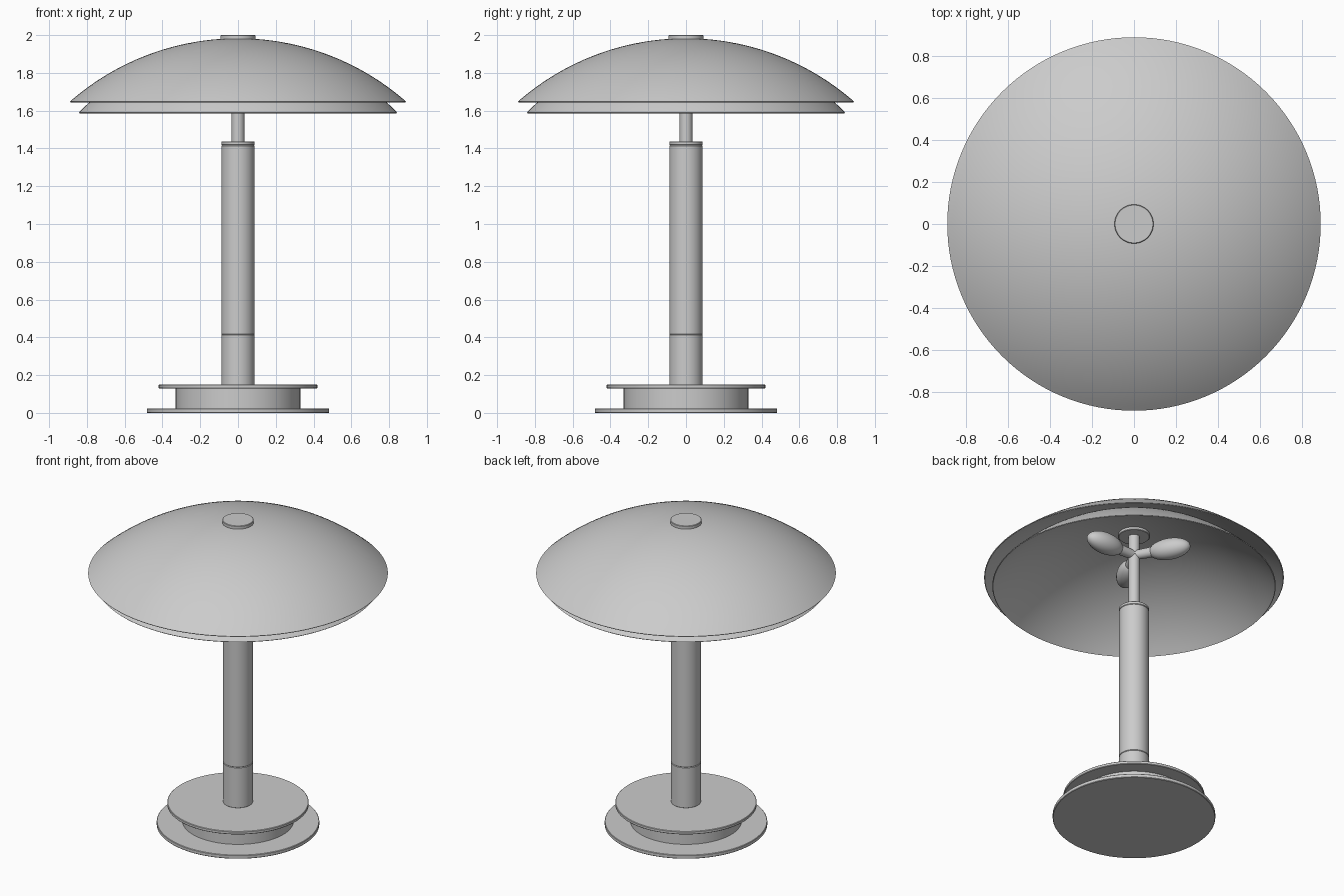
import bpy, bmesh, math
from mathutils import Matrix, Vector

if "Cube" in bpy.data.objects:
    bpy.data.objects.remove(bpy.data.objects["Cube"])


def finish(name, bm):
    bmesh.ops.remove_doubles(bm, verts=bm.verts, dist=1e-5)
    bmesh.ops.recalc_face_normals(bm, faces=bm.faces)
    mesh = bpy.data.meshes.new(name)
    bm.to_mesh(mesh)
    bm.free()
    obj = bpy.data.objects.new(name, mesh)
    bpy.context.collection.objects.link(obj)
    bpy.context.view_layer.objects.active = obj
    obj.select_set(True)
    bpy.ops.object.shade_smooth_by_angle(angle=math.radians(35))
    obj.select_set(False)
    return obj


def lathe(name, profile, segments=96):
    """Revolve (radius, z) points around the z axis."""
    bm = bmesh.new()
    verts = [bm.verts.new((r, 0, z)) for r, z in profile]
    edges = [bm.edges.new(pair) for pair in zip(verts, verts[1:])]
    bmesh.ops.spin(bm, geom=verts + edges, cent=(0, 0, 0), axis=(0, 0, 1),
                   angle=math.tau, steps=segments, use_merge=True)
    return finish(name, bm)


def disc(name, radius, z0, z1, bevel=0.003):
    return lathe(name, [(0, z0), (radius - bevel, z0), (radius, z0 + bevel),
                        (radius, z1 - bevel), (radius - bevel, z1), (0, z1)])


def dome(name, radius, rim_z, top_z, thick=0.006, steps=28):
    """Thin shell with a circular arc profile."""
    h = top_z - rim_z
    big = (radius ** 2 + h ** 2) / (2 * h)
    end = math.asin(radius / big)

    def arc(rr):
        return [(rr * math.sin(end * i / steps),
                 top_z - big + rr * math.cos(end * i / steps)) for i in range(steps + 1)]
    return lathe(name, arc(big) + arc(big - thick)[::-1], 128)


# Stepped base
disc("base_plate", 0.483, 0, 0.024)
disc("base_drum", 0.33, 0.02, 0.132)
disc("base_upper_plate", 0.42, 0.13, 0.15)

# Column in two sleeves with a thin cap
disc("column_lower_sleeve", 0.088, 0.148, 0.415)
disc("column_upper_sleeve", 0.088, 0.415, 1.417)
disc("column_cap", 0.088, 1.417, 1.437)
disc("stem", 0.034, 1.43, 1.95)

# Double shade with its holding discs
dome("outer_shade", 0.89, 1.648, 1.983)
dome("inner_shade", 0.842, 1.59, 1.952)
disc("shade_support", 0.093, 1.925, 1.95)
disc("top_cap", 0.093, 1.975, 2.0)

# Three bulbs on short sockets radiating from the stem
for i in range(3):
    turn = Matrix.Rotation(math.tau * i / 3, 4, 'Z')
    lift = Matrix.Translation((0, 0, 1.80))
    bm = bmesh.new()
    bmesh.ops.create_cone(bm, cap_ends=True, segments=32, radius1=0.028, radius2=0.032,
                          depth=0.12, matrix=Matrix.Translation((0.06, 0, 0))
                          @ Matrix.Rotation(math.pi / 2, 4, 'Y'))
    bm.transform(lift @ turn)
    finish(f"socket_{i + 1}", bm)
    bm = bmesh.new()
    bmesh.ops.create_uvsphere(bm, u_segments=32, v_segments=20, radius=1,
                              matrix=Matrix.Translation((0.225, 0, 0))
                              @ Matrix.Diagonal((0.13, 0.064, 0.064, 1)))
    bm.transform(lift @ turn)
    finish(f"bulb_{i + 1}", bm)
